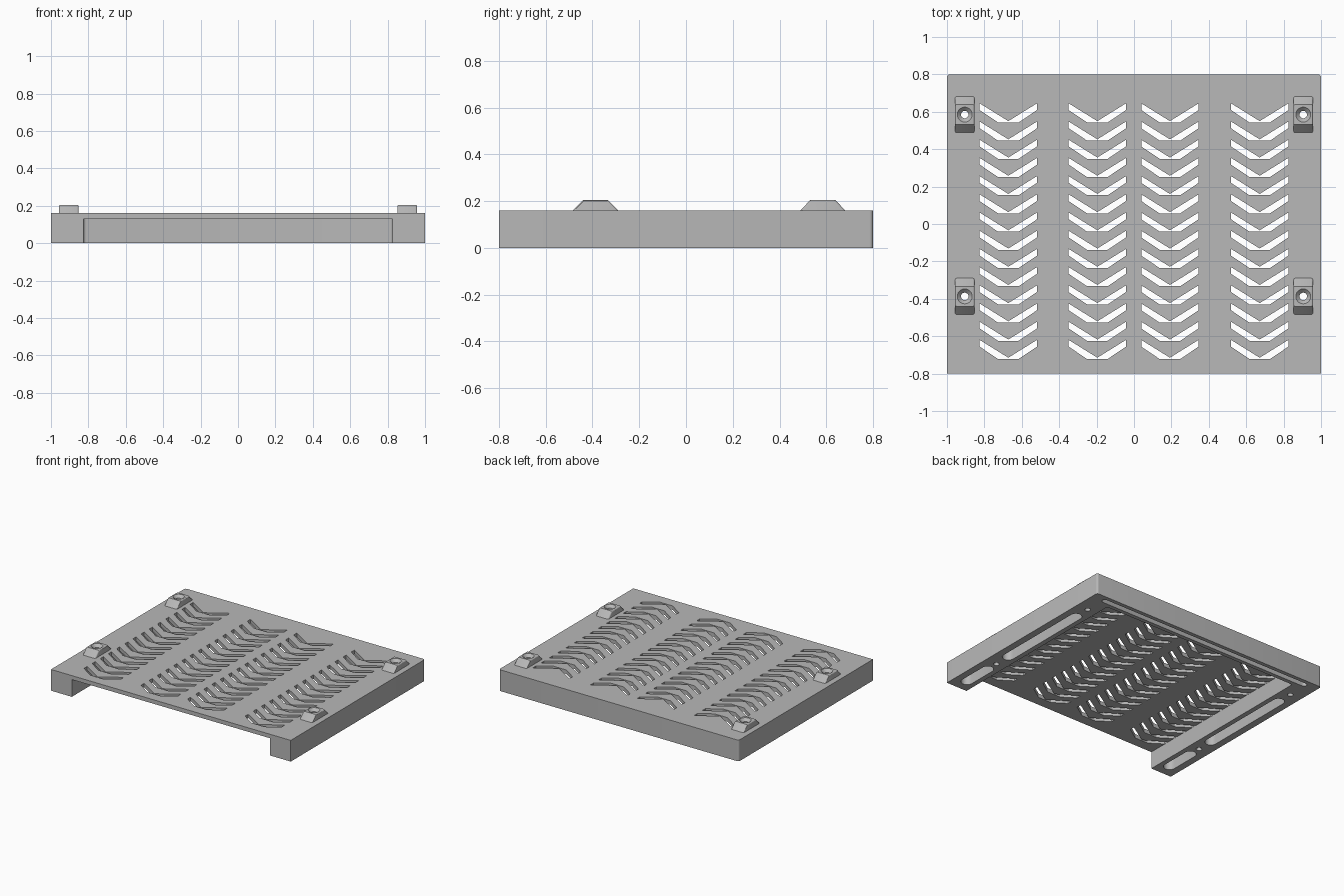
import bpy, bmesh, math

cube = bpy.data.objects.get("Cube")
if cube:
    bpy.data.objects.remove(cube, do_unlink=True)

grey = bpy.data.materials.new("light_grey")
grey.use_nodes = True
GREY = (0.48, 0.48, 0.48, 1)
grey.diffuse_color = GREY
grey.node_tree.nodes["Principled BSDF"].inputs["Base Color"].default_value = GREY

TOP, PLATE_Z = 0.16, 0.13
RAIL_X, LUG_X = 0.826, 0.905
LUG_YS = (0.585, -0.387)


def to_object(name, bm):
    bmesh.ops.recalc_face_normals(bm, faces=bm.faces)
    mesh = bpy.data.meshes.new(name)
    bm.to_mesh(mesh)
    bm.free()
    obj = bpy.data.objects.new(name, mesh)
    bpy.context.collection.objects.link(obj)
    mesh.materials.append(grey)
    return obj


def prism(bm, outline, z0, z1):
    """Extrude a flat outline from z0 to z1."""
    face = bm.faces.new([bm.verts.new((x, y, z0)) for x, y in outline])
    ext = bmesh.ops.extrude_face_region(bm, geom=[face])["geom"]
    for v in ext:
        if isinstance(v, bmesh.types.BMVert):
            v.co.z = z1


def arc(cx, cy, r, a0, a1, n):
    steps = [math.radians(a0 + (a1 - a0) * i / n) for i in range(n + 1)]
    return [(cx + r * math.cos(a), cy + r * math.sin(a)) for a in steps]


def slot(x0, y0, x1, y1, r):
    """Round-ended slot between two end centres."""
    a = math.degrees(math.atan2(y1 - y0, x1 - x0))
    return arc(x1, y1, r, a - 90, a + 90, 10) + arc(x0, y0, r, a + 90, a + 270, 10)


def cut(obj, cutter):
    cutter.hide_render = True
    mod = obj.modifiers.new("cut", 'BOOLEAN')
    mod.operation, mod.solver, mod.object = 'DIFFERENCE', 'EXACT', cutter
    bpy.context.view_layer.objects.active = obj
    bpy.ops.object.modifier_apply(modifier=mod.name)


# Tray body: top plate with rounded back corners
bm = bmesh.new()
r = 0.015
prism(bm, [(-1, -0.8), (1, -0.8)] + arc(1 - r, 0.8 - r, r, 0, 90, 5)
      + arc(r - 1, 0.8 - r, r, 90, 180, 5), 0, TOP)
tray = to_object("tray_body", bm)

# Underside recess, open at the front, leaving two rails and a back wall
bm = bmesh.new()
r, back = 0.015, 0.7
prism(bm, [(-RAIL_X, -0.9), (RAIL_X, -0.9)] + arc(RAIL_X - r, back - r, r, 0, 90, 5)
      + arc(r - RAIL_X, back - r, r, 90, 180, 5), -0.1, PLATE_Z)
recess = to_object("recess_cutter", bm)

# Chevron vents, four columns of fourteen
bm = bmesh.new()
half, pitch = 0.153, 0.0973
for cx in (-0.672, -0.196, 0.192, 0.672):
    for row in range(14):
        y = 0.645 - row * pitch
        prism(bm, [(cx - half, y), (cx - half, y - 0.036), (cx - 0.055, y - 0.102),
                   (cx + 0.055, y - 0.102), (cx + half, y - 0.036), (cx + half, y),
                   (cx, y - 0.095)], PLATE_Z - 0.03, TOP + 0.1)
vents = to_object("vent_cutter", bm)

# Blind slots under the rails and the back wall
bm = bmesh.new()
for x in (-LUG_X, LUG_X):
    prism(bm, slot(x, -0.70, x, -0.48, 0.042), -0.1, 0.12)
    prism(bm, slot(x, -0.26, x, 0.46, 0.042), -0.1, 0.12)
prism(bm, slot(-0.89, 0.75, 0.89, 0.75, 0.02), -0.1, 0.12)
slots = to_object("slot_cutter", bm)

# Countersunk screw holes, straight bore with a conical mouth
LUG_TOP = 0.205
bm = bmesh.new()
for x in (-LUG_X, LUG_X):
    for y in LUG_YS:
        rings = []
        for rad, z in ((0.02, -0.1), (0.02, LUG_TOP - 0.02), (0.04, LUG_TOP), (0.04, LUG_TOP + 0.1)):
            rings.append([bm.verts.new((px, py, z)) for px, py in arc(x, y, rad, 0, 345, 23)])
        for low, high in zip(rings, rings[1:]):
            for i in range(24):
                j = (i + 1) % 24
                bm.faces.new((low[i], low[j], high[j], high[i]))
        bm.faces.new(rings[0])
        bm.faces.new(rings[-1])
holes = to_object("hole_cutter", bm)

for cutter in (recess, vents, slots, holes):
    cut(tray, cutter)

# Raised lugs with sloped ends and softened edges
lugs = []
for x, side in ((-LUG_X, "right"), (LUG_X, "left")):
    for y, end in zip(LUG_YS, ("back", "front")):
        bm = bmesh.new()
        bmesh.ops.create_cube(bm, size=1)
        for v in bm.verts:
            upper = v.co.z > 0
            v.co.x = x + v.co.x * 0.106
            v.co.y = y + v.co.y * (0.106 if upper else 0.194)
            v.co.z = LUG_TOP if upper else TOP
        edges = [e for e in bm.edges if max(v.co.z for v in e.verts) > TOP + 0.01
                 and abs(e.verts[0].co.x - e.verts[1].co.x) < 0.01]
        bmesh.ops.bevel(bm, geom=edges, offset=0.01, segments=3, profile=0.5, affect='EDGES')
        lug = to_object(f"{end}_{side}_lug", bm)
        cut(lug, holes)
        lugs.append(lug)

for cutter in (recess, vents, slots, holes):
    bpy.data.objects.remove(cutter, do_unlink=True)

# Smooth the rounded walls, keep hard edges
bpy.ops.object.select_all(action='DESELECT')
for obj in [tray] + lugs:
    obj.select_set(True)
bpy.context.view_layer.objects.active = tray
bpy.ops.object.shade_smooth_by_angle(angle=math.radians(30))
